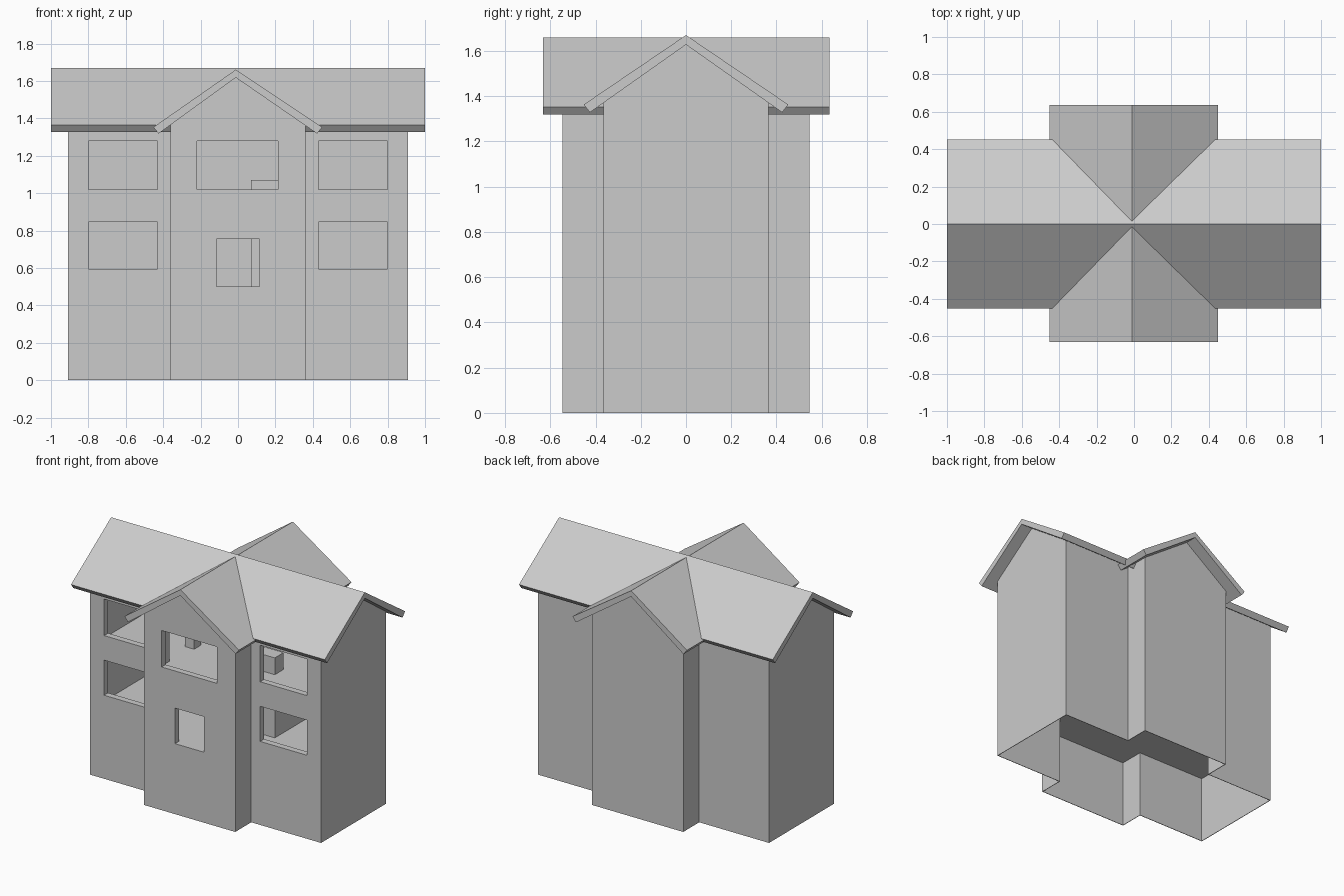
import bpy

if "Cube" in bpy.data.objects:
    bpy.data.objects.remove(bpy.data.objects["Cube"])

grey = bpy.data.materials.new("plain_grey")
grey.diffuse_color = (0.6, 0.6, 0.6, 1)
grey.use_nodes = True
grey.node_tree.nodes["Principled BSDF"].inputs["Base Color"].default_value = grey.diffuse_color


def prism(name, profile, axis, a, b):
    """Extrude a (side, z) profile along x or y from a to b."""
    n = len(profile)
    place = (lambda u, z, t: (t, u, z)) if axis == 'x' else (lambda u, z, t: (u, t, z))
    verts = [place(u, z, t) for t in (a, b) for u, z in profile]
    faces = [tuple(range(n)), tuple(range(2 * n - 1, n - 1, -1))]
    faces += [(i, i + n, (i + 1) % n + n, (i + 1) % n) for i in range(n)]
    mesh = bpy.data.meshes.new(name)
    mesh.from_pydata(verts, [], faces)
    if axis == 'x':
        mesh.flip_normals()
    mesh.flip_normals()
    # consistent outward normals
    import bmesh
    bm = bmesh.new()
    bm.from_mesh(mesh)
    bmesh.ops.recalc_face_normals(bm, faces=bm.faces)
    bm.to_mesh(mesh)
    bm.free()
    mesh.materials.append(grey)
    ob = bpy.data.objects.new(name, mesh)
    bpy.context.collection.objects.link(ob)
    return ob


def box(name, x0, x1, y0, y1, z0, z1):
    return prism(name, [(x0, z0), (x1, z0), (x1, z1), (x0, z1)], 'y', y0, y1)


def combine(target, tool, mode):
    """Apply a boolean and discard the tool."""
    mod = target.modifiers.new("cut", 'BOOLEAN')
    mod.operation, mod.object, mod.solver = mode, tool, 'EXACT'
    bpy.context.view_layer.objects.active = target
    bpy.ops.object.modifier_apply(modifier=mod.name)
    bpy.data.objects.remove(tool)


def gable(half, top, eave):
    return [(-half, 0), (half, 0), (half, eave), (0, top), (-half, eave)]


# Cross-shaped walls with gable ends
LX, LY = 0.91, 0.365      # main wing half sizes
CX, CY = 0.36, 0.545      # cross wing half sizes
FLOOR = 0.49
walls = prism("walls", gable(LY, 1.65, 1.40), 'x', -LX, LX)
combine(walls, prism("cross_wing", gable(CX, 1.64, 1.395), 'y', -CY, CY), 'UNION')

# Hollow: thick walls above the lower floor, thin skirt below it
for t, z0, z1 in ((0.045, FLOOR + 0.01, 2), (0.004, -0.1, FLOOR)):
    room = box("room_cutter", t - LX, LX - t, t - LY, LY - t, z0, z1)
    combine(room, box("room_wing", t - CX, CX - t, t - CY, CY - t, z0, z1), 'UNION')
    combine(walls, room, 'DIFFERENCE')

# Front windows
holes = [(-0.22, 0.215, 1.02, 1.28), (-0.115, 0.115, 0.502, 0.755)]
for z0, z1 in ((0.595, 0.845), (1.02, 1.28)):
    holes += [(-0.80, -0.43, z0, z1), (0.43, 0.80, z0, z1)]
for x0, x1, z0, z1 in holes:
    y = -CY if x1 < 0.4 and x0 > -0.4 else -LY
    combine(walls, box("window_cutter", x0, x1, y - 0.1, y + 0.08, z0, z1), 'DIFFERENCE')

# Upper floor, inner block and partition stub
t = 0.04
upper = box("upper_floor", t - LX, LX - t, t - LY, LY - t, 0.92, 0.95)
combine(upper, box("upper_floor_wing", t - CX, CX - t, t - CY, CY - t, 0.92, 0.95), 'UNION')
box("inner_block", 0.07, 0.36, -0.10, 0.33, 0.495, 0.93)
box("inner_block_top", 0.07, 0.36, -0.10, 0.0, 0.94, 1.07)
box("partition_stub", -0.36, -0.29, -0.08, 0.0, 0.945, 1.36)


# Crossing gable roofs, each a bent slab with square-cut eaves
def roof(name, axis, apex, left, right, top, a, b):
    return prism(name, [(left, top - 0.307), (apex, top), (right, top - 0.307),
                        (right - 0.027, top - 0.342), (apex, top - 0.042),
                        (left + 0.027, top - 0.342)], axis, a, b)


roof("main_roof", 'x', 0.0, -0.452, 0.452, 1.67, -1.0, 1.0)
roof("cross_roof", 'y', -0.012, -0.452, 0.45, 1.66, -0.632, 0.635)
